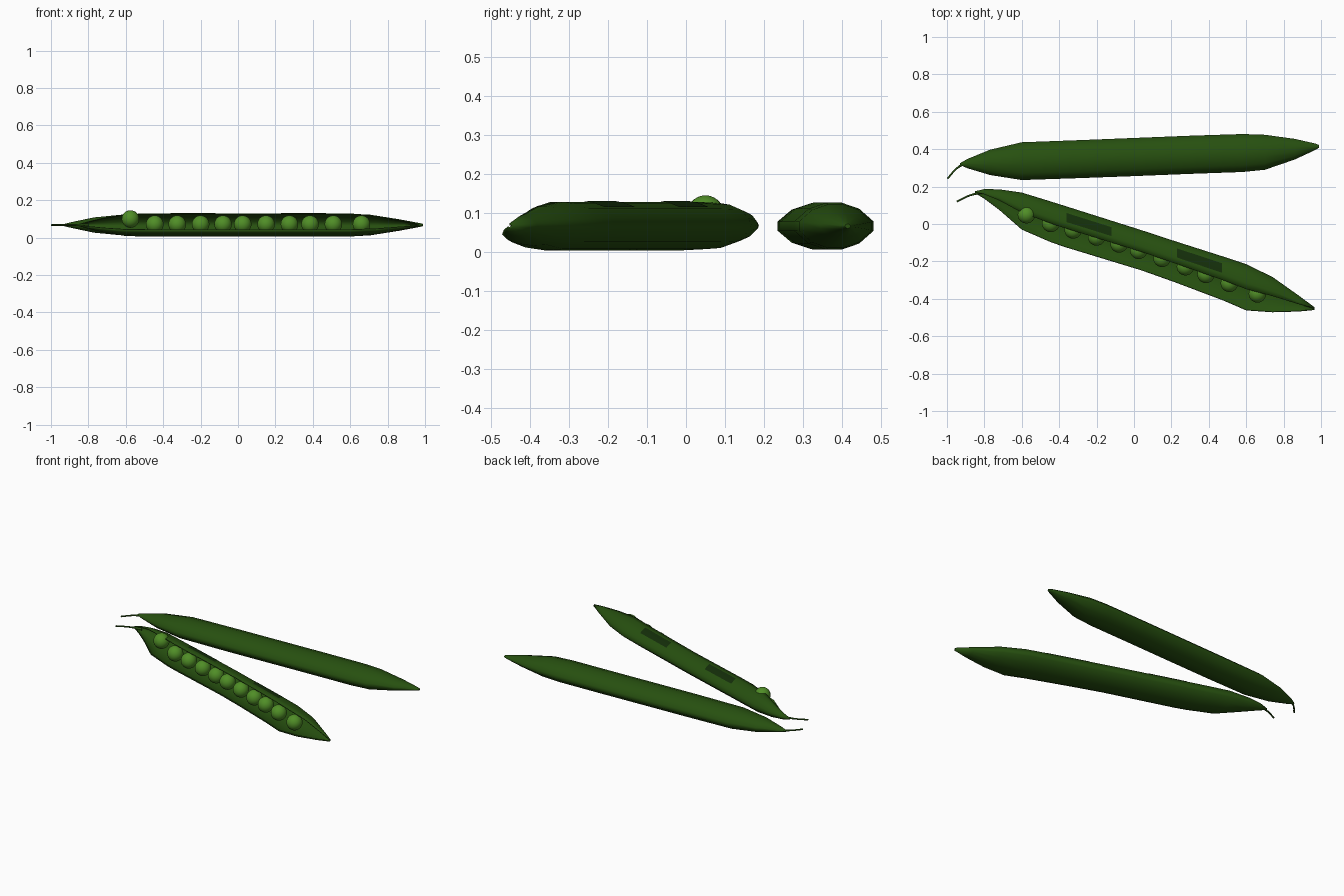
import bpy, math

cube = bpy.data.objects.get("Cube")
if cube:
    bpy.data.objects.remove(cube)


def material(name, colour):
    m = bpy.data.materials.new(name)
    m.use_nodes = True
    m.diffuse_color = colour
    bsdf = next(n for n in m.node_tree.nodes if n.type == 'BSDF_PRINCIPLED')
    bsdf.inputs["Base Color"].default_value = colour
    bsdf.inputs["Roughness"].default_value = 0.6
    return m


POD = material("pod green", (0.020, 0.080, 0.005, 1))
PEA = material("pea green", (0.080, 0.270, 0.020, 1))
DARK = material("dark pod green", (0.007, 0.028, 0.003, 1))
MID = 0.067  # height of the pod seam


def smooth(obj, angle=50):
    bpy.ops.object.select_all(action='DESELECT')
    obj.select_set(True)
    bpy.context.view_layer.objects.active = obj
    bpy.ops.object.shade_smooth_by_angle(angle=math.radians(angle))


def loft(name, stations, section, closed):
    """Sweep a section (across 0..1, height -1..1) through (x, y_front, y_back, half_height)."""
    verts = [(x, a + t * (b - a), MID + h * s)
             for x, a, b, h in stations for t, s in section]
    n, rows = len(section), len(stations)
    faces = [(r * n + i, r * n + (i + 1) % n, (r + 1) * n + (i + 1) % n, (r + 1) * n + i)
             for r in range(rows - 1) for i in range(n if closed else n - 1)]
    if closed:
        faces += [tuple(range(n))[::-1], tuple(range((rows - 1) * n, rows * n))]
    mesh = bpy.data.meshes.new(name)
    mesh.from_pydata(verts, [], faces)
    obj = bpy.data.objects.new(name, mesh)
    bpy.context.collection.objects.link(obj)
    mesh.materials.append(POD)
    return obj


def stem(name, points):
    curve = bpy.data.curves.new(name, 'CURVE')
    curve.dimensions = '3D'
    curve.bevel_depth = 0.006
    curve.bevel_resolution = 2
    curve.use_fill_caps = True
    spline = curve.splines.new('BEZIER')
    spline.bezier_points.add(len(points) - 1)
    for p, (x, y, radius) in zip(spline.bezier_points, points):
        p.co = (x, y, MID)
        p.radius = radius
        p.handle_left_type = p.handle_right_type = 'AUTO'
    obj = bpy.data.objects.new(name, curve)
    bpy.context.collection.objects.link(obj)
    curve.materials.append(POD)


# Closed pod: lens section with narrow flattened sides
lens = [(0, 0.2), (0, -0.2), (0.18, -0.72), (0.4, -0.97), (0.6, -0.97), (0.82, -0.72),
        (1, -0.2), (1, 0.2), (0.82, 0.72), (0.6, 0.97), (0.4, 0.97), (0.18, 0.72)]
closed_pod = loft("closed_pod", [
    (-0.93, 0.315, 0.325, 0.006), (-0.89, 0.298, 0.348, 0.016), (-0.77, 0.262, 0.397, 0.042),
    (-0.6, 0.235, 0.437, 0.059), (-0.3, 0.245, 0.448, 0.062), (0, 0.256, 0.46, 0.062),
    (0.3, 0.268, 0.472, 0.062), (0.58, 0.278, 0.481, 0.062), (0.7, 0.29, 0.477, 0.058),
    (0.86, 0.345, 0.455, 0.032), (0.97, 0.396, 0.43, 0.011), (0.99, 0.408, 0.422, 0.006)],
    lens, True)
smooth(closed_pod)
stem("closed_pod_stem", [(-0.9, 0.33, 1.3), (-0.95, 0.295, 0.8), (-0.997, 0.243, 0.8)])

# Open pod: one sheet running from the front lip, under and round the back, to the top lip
sheet = [(0, -0.42), (0.06, -0.66), (0.2, -0.88), (0.4, -1), (0.6, -0.95), (0.82, -0.65),
         (0.97, -0.2), (1, 0.05), (0.96, 0.35), (0.86, 0.72), (0.72, 0.93), (0.6, 1), (0.46, 1)]
open_stations = [
    (-0.85, 0.165, 0.175, 0.006), (-0.8, 0.135, 0.187, 0.02), (-0.72, 0.075, 0.185, 0.039),
    (-0.6, -0.03, 0.168, 0.059), (-0.45, -0.095, 0.122, 0.062), (-0.38, -0.12, 0.1, 0.062),
    (0.04, -0.248, -0.033, 0.062), (0.22, -0.312, -0.092, 0.062), (0.48, -0.41, -0.175, 0.062),
    (0.6, -0.462, -0.215, 0.062), (0.74, -0.472, -0.283, 0.05), (0.88, -0.468, -0.382, 0.025),
    (0.965, -0.46, -0.445, 0.007)]
open_pod = loft("open_pod", open_stations, sheet, False)
shell = open_pod.modifiers.new("thickness", 'SOLIDIFY')
shell.thickness = 0.005
shell.offset = -1
smooth(open_pod)
stem("open_pod_stem", [(-0.8, 0.172, 1.3), (-0.88, 0.152, 0.8), (-0.947, 0.12, 0.8)])


# Dark worn patches on the upper wall, as thin plates following its slope
def back_edge(x):
    for (x0, a0, b0, _), (x1, a1, b1, _) in zip(open_stations, open_stations[1:]):
        if x0 <= x <= x1:
            f = (x - x0) / (x1 - x0)
            return a0 + f * (a1 - a0), b0 + f * (b1 - b0)


def patch(name, x0, x1):
    verts = []
    for x in (x0, x1):
        a, b = back_edge(x)
        verts += [(x, a + t * (b - a), MID + 0.062 * s + 0.002)
                  for t, s in ((0.62, 1), (0.72, 0.93), (0.84, 0.76))]
    mesh = bpy.data.meshes.new(name)
    mesh.from_pydata(verts, [], [(0, 3, 4, 1), (1, 4, 5, 2)])
    mesh.materials.append(DARK)
    bpy.context.collection.objects.link(bpy.data.objects.new(name, mesh))


patch("wall_patch_left", -0.36, -0.12)
patch("wall_patch_right", 0.23, 0.47)

# Row of peas along the opening, the first one riding higher
pea_x = [-0.575, -0.445, -0.325, -0.2, -0.08, 0.025, 0.15, 0.275, 0.385, 0.51, 0.66]
for i, x in enumerate(pea_x):
    bow = 0.02 * math.sin(math.pi * i / 10)
    y = 0.05 if i == 0 else -0.152 - 0.335 * x + bow
    z = 0.099 if i == 0 else 0.071
    bpy.ops.mesh.primitive_uv_sphere_add(segments=24, ring_count=14, radius=0.047, location=(x, y, z))
    pea = bpy.context.object
    pea.name = f"pea_{i + 1}"
    pea.data.materials.append(PEA)
    smooth(pea, 60)
